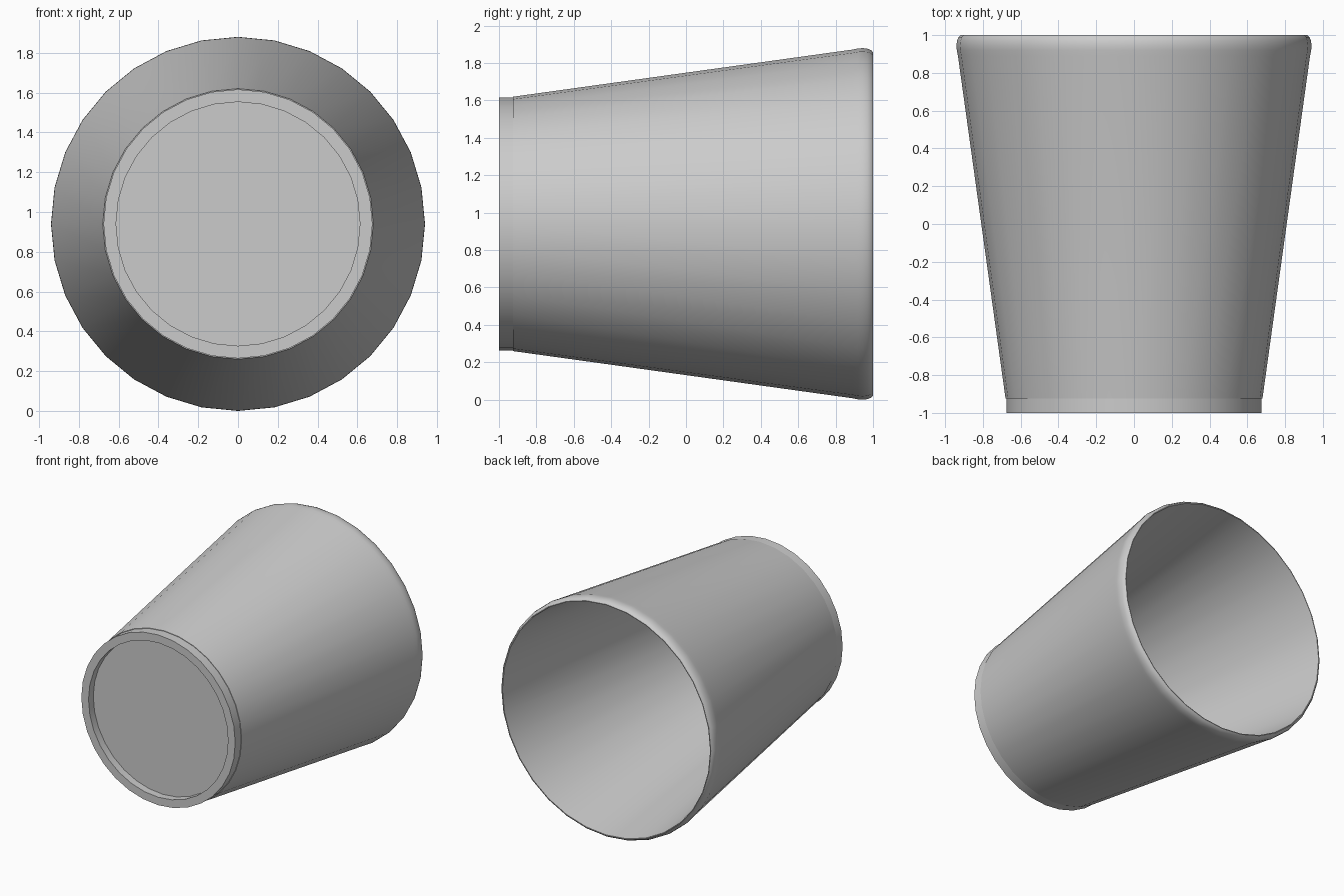
import bpy, bmesh, math

cube = bpy.data.objects.get("Cube")
if cube:
    bpy.data.objects.remove(cube, do_unlink=True)

SIDES = 32
AXIS_Z = 0.94

grey = bpy.data.materials.new("plain_grey")
grey.use_nodes = True
colour = (0.6, 0.6, 0.6, 1)
grey.diffuse_color = colour
grey.node_tree.nodes["Principled BSDF"].inputs["Base Color"].default_value = colour


def lathe(name, profile):
    """Spin (radius, y) points around the cup's lying axis."""
    bm = bmesh.new()
    rings = []
    for r, y in profile:
        if r == 0:
            rings.append([bm.verts.new((0, y, AXIS_Z))] * SIDES)
            continue
        angles = [math.tau * i / SIDES for i in range(SIDES)]
        rings.append([bm.verts.new((r * math.sin(a), y, AXIS_Z + r * math.cos(a)))
                      for a in angles])
    for a, b in zip(rings, rings[1:]):
        for i in range(SIDES):
            j = (i + 1) % SIDES
            corners = list(dict.fromkeys((a[i], a[j], b[j], b[i])))
            bm.faces.new(corners)
    bmesh.ops.recalc_face_normals(bm, faces=bm.faces)
    mesh = bpy.data.meshes.new(name)
    bm.to_mesh(mesh)
    bm.free()
    mesh.materials.append(grey)
    obj = bpy.data.objects.new(name, mesh)
    bpy.context.collection.objects.link(obj)
    bpy.ops.object.select_all(action="DESELECT")
    obj.select_set(True)
    bpy.context.view_layer.objects.active = obj
    bpy.ops.object.shade_smooth_by_angle(angle=math.radians(35))
    return obj


# Recessed underside, foot ring, tapered wall, rounded lip, inner wall and floor
underside = [(0, -0.94), (0.613, -0.94), (0.613, -1.0)]
foot = [(0.676, -1.0), (0.676, -0.925), (0.68, -0.925)]
lip = [(0.932, 0.89), (0.938, 0.92), (0.94, 0.945), (0.937, 0.97), (0.929, 0.99), (0.918, 1.0)]
inside = [(0.912, 1.0), (0.66, -0.91), (0, -0.91)]
lathe("cup", underside + foot + lip + inside)
